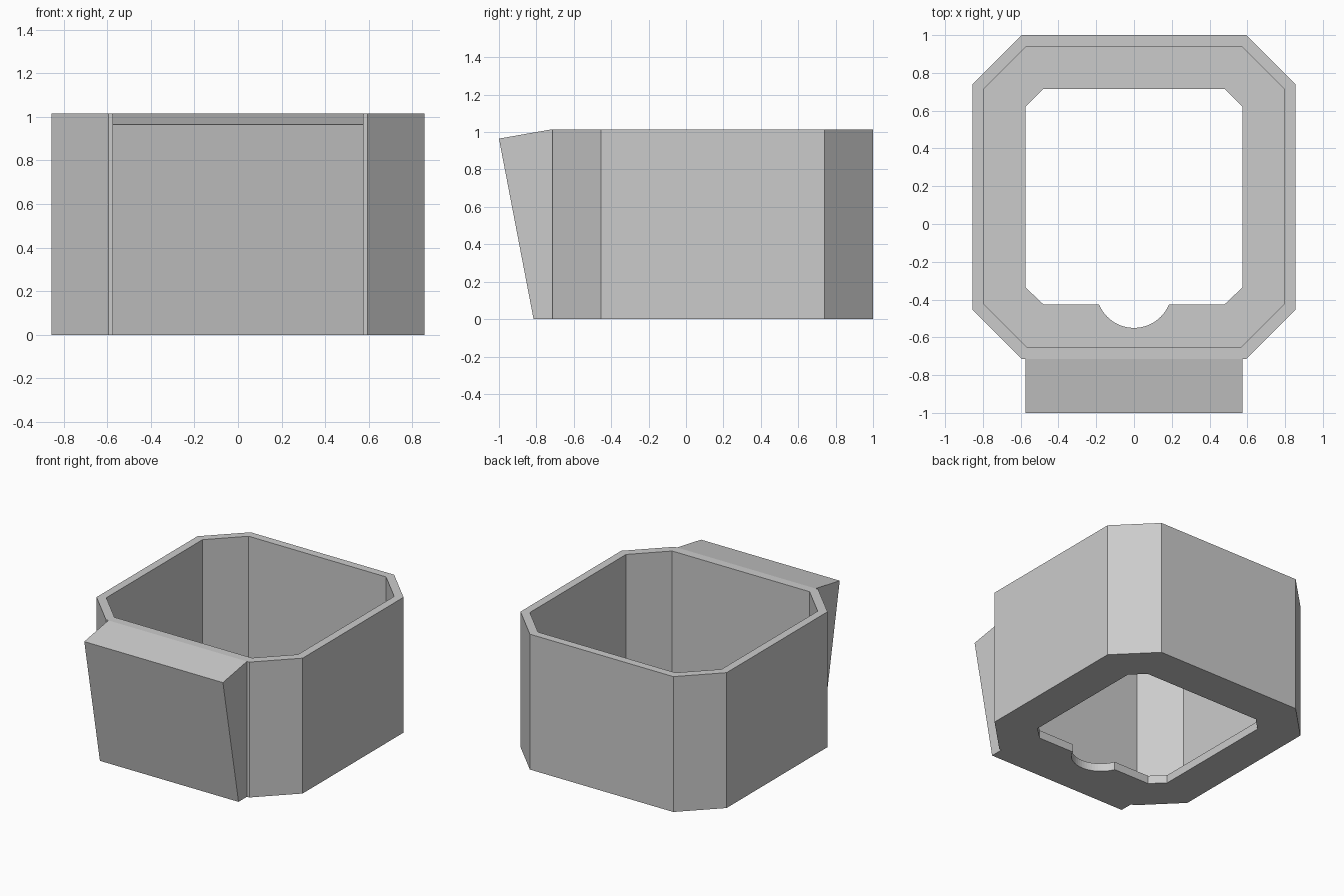
import bpy, bmesh, math

cube = bpy.data.objects.get("Cube")
if cube:
    bpy.data.objects.remove(cube, do_unlink=True)

HEIGHT = 1.015
FLOOR = 0.06

grey = bpy.data.materials.new("plain grey")
grey.use_nodes = True
colour = (0.6, 0.6, 0.6, 1)
grey.diffuse_color = colour
grey.node_tree.nodes["Principled BSDF"].inputs["Base Color"].default_value = colour


def octagon(half_w, front, back, flat_x, flat_front, flat_back):
    """Counterclockwise outline of a rectangle with cut corners."""
    return [(-flat_x, front), (flat_x, front), (half_w, flat_front), (half_w, flat_back),
            (flat_x, back), (-flat_x, back), (-half_w, flat_back), (-half_w, flat_front)]


def add_loop(bm, points, z):
    """Closed ring of edges at one height."""
    verts = [bm.verts.new((x, y, z)) for x, y in points]
    edges = [bm.edges.new((a, b)) for a, b in zip(verts, verts[1:] + verts[:1])]
    return verts, edges


def skin(bm, lower, upper):
    """Quads between two matching rings."""
    a, b = lower[0], upper[0]
    for i in range(len(a)):
        j = (i + 1) % len(a)
        bm.faces.new((a[i], a[j], b[j], b[i]))


def finish(bm, name):
    bmesh.ops.recalc_face_normals(bm, faces=bm.faces)
    mesh = bpy.data.meshes.new(name)
    bm.to_mesh(mesh)
    bm.free()
    mesh.materials.append(grey)
    obj = bpy.data.objects.new(name, mesh)
    bpy.context.collection.objects.link(obj)
    return obj


# Outlines of the outer wall, inner wall and floor opening
outer = octagon(0.855, -0.715, 1.0, 0.595, -0.455, 0.74)
inner = octagon(0.795, -0.65, 0.94, 0.57, -0.425, 0.715)
opening = octagon(0.575, -0.425, 0.715, 0.48, -0.335, 0.62)

# Round notch in the front edge of the opening
radius, centre_y, steps = 0.2, -0.35, 24
start = math.pi + math.asin((opening[0][1] - centre_y) / -radius)
sweep = 3 * math.pi - 2 * start
angles = [start + sweep * i / steps for i in range(steps + 1)]
opening[1:1] = [(radius * math.cos(a), centre_y + radius * math.sin(a)) for a in angles]

# Tub: walls, rim and floor with the opening
bm = bmesh.new()
outer_low, outer_top = add_loop(bm, outer, 0), add_loop(bm, outer, HEIGHT)
inner_low, inner_top = add_loop(bm, inner, FLOOR), add_loop(bm, inner, HEIGHT)
hole_low, hole_top = add_loop(bm, opening, 0), add_loop(bm, opening, FLOOR)
for lower, upper in ((outer_low, outer_top), (outer_top, inner_top),
                     (inner_low, inner_top), (hole_low, hole_top)):
    skin(bm, lower, upper)
for rim, hole in ((outer_low, hole_low), (inner_low, hole_top)):
    bmesh.ops.triangle_fill(bm, edges=rim[1] + hole[1], use_beauty=True, normal=(0, 0, 1))
finish(bm, "tub")

# Slanted front block: side profile extruded across x
profile = [(-0.715, 0), (-0.815, 0), (-1.0, 0.965), (-0.715, HEIGHT)]
bm = bmesh.new()
sides = [[bm.verts.new((x, y, z)) for y, z in profile] for x in (-0.575, 0.575)]
for side in sides:
    bm.faces.new(side)
skin(bm, (sides[0],), (sides[1],))
finish(bm, "front_block")
